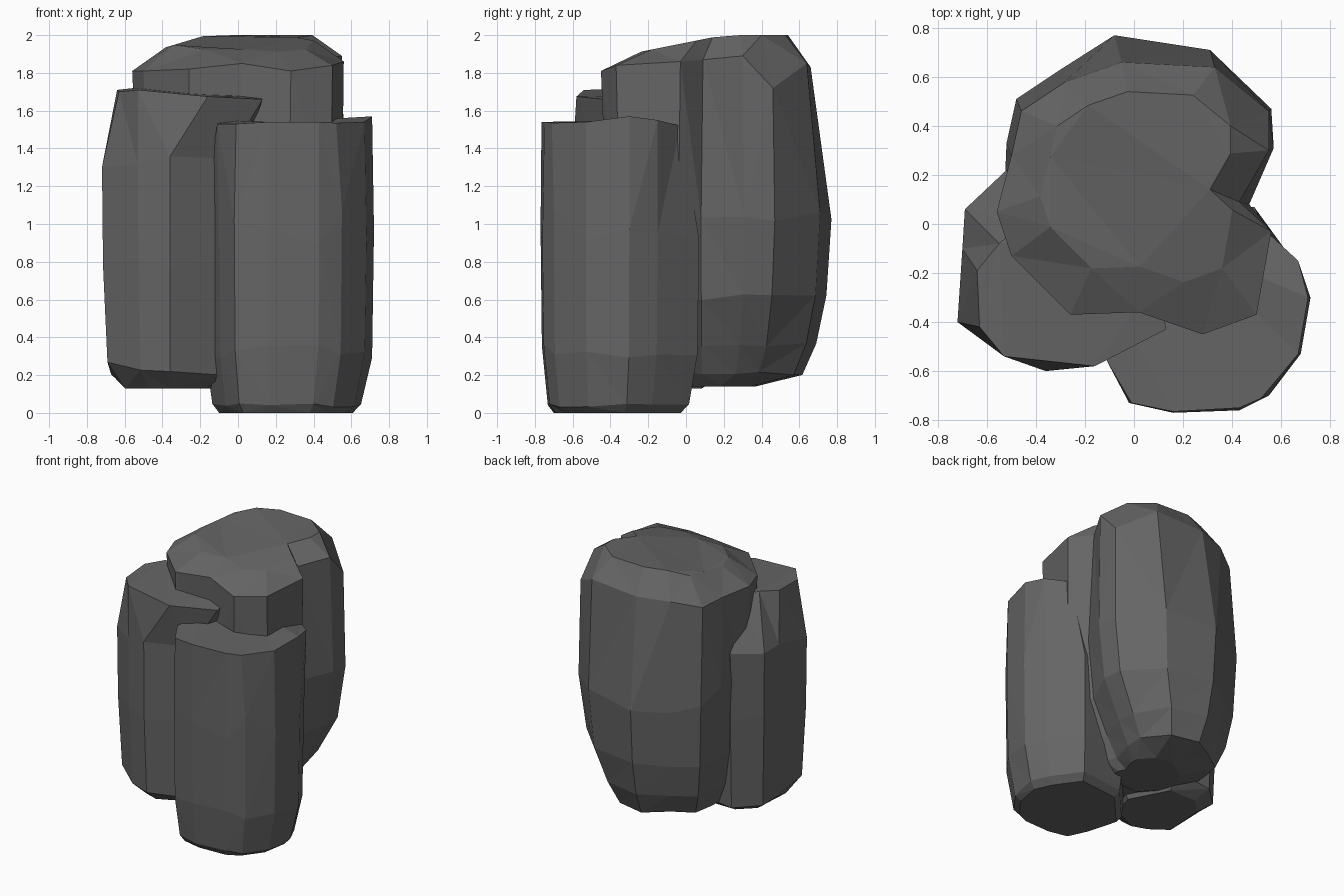
import bpy, bmesh, random
from mathutils import Vector

random.seed(4)
stone = bpy.data.materials.new("dark grey stone")
stone.diffuse_color = (0.13, 0.13, 0.13, 1)


def column(name, rim, mid, levels, centre, crown=None):
    """Faceted rock column: a 3D rim, then scaled copies of the mid outline going down.
    Each level is (z, scale, wobble, squeeze of the +x side)."""
    cx, cy = centre
    rings = []
    if crown:
        s, ox, oy, rule = crown
        pts = [(ox + (x - ox) * s, oy + (y - oy) * s) for x, y, z in rim]
        rings.append([(x, y, rule(x, y)) for x, y in pts])
    rings.append(rim)
    for z, s, wobble, squeeze in levels:
        ring = []
        for x, y in mid:
            px, py = cx + (x - cx) * s, cy + (y - cy) * s
            pz = z + random.uniform(-wobble, wobble)
            ring.append((px * squeeze if px > 0 else px, py, pz))
        rings.append(ring)
    bm = bmesh.new()
    vs = [[bm.verts.new(Vector(p)) for p in r] for r in rings]
    n = len(rim)
    for a, b in zip(vs, vs[1:]):
        for i in range(n):
            j = (i + 1) % n
            bm.faces.new((a[i], b[i], b[j], a[j]))
    bm.faces.new(vs[0])
    bm.faces.new(vs[-1][::-1])
    bmesh.ops.triangulate(bm, faces=bm.faces[:])
    bmesh.ops.recalc_face_normals(bm, faces=bm.faces[:])
    me = bpy.data.meshes.new(name)
    bm.to_mesh(me)
    bm.free()
    me.materials.append(stone)
    ob = bpy.data.objects.new(name, me)
    bpy.context.collection.objects.link(ob)
    return ob


# Tall back column with a notch in its right side, a sloping crown and an undercut right foot
tall = column(
    "rock_cluster",
    [(0.55, 0.30, 1.89), (0.55, 0.46, 1.72), (0.33, 0.64, 1.85), (-0.05, 0.66, 1.83),
     (-0.28, 0.58, 1.82), (-0.46, 0.46, 1.78), (-0.50, 0.28, 1.80), (-0.56, 0.05, 1.81),
     (-0.50, -0.13, 1.81), (-0.26, -0.37, 1.82), (0.02, -0.36, 1.85), (0.28, -0.45, 1.81),
     (0.50, -0.37, 1.84), (0.56, -0.03, 1.86), (0.43, 0.09, 1.87)],
    [(0.57, 0.31), (0.56, 0.47), (0.31, 0.71), (-0.08, 0.77), (-0.30, 0.63),
     (-0.48, 0.51), (-0.52, 0.33), (-0.53, 0.10), (-0.48, -0.12), (-0.25, -0.36),
     (0.00, -0.33), (0.27, -0.42), (0.49, -0.35), (0.55, -0.04), (0.47, 0.08)],
    [(1.08, 1.0, 0.08, 1), (0.61, 0.96, 0.02, 0.94),
     (0.36, 0.88, 0.01, 0.74), (0.21, 0.77, 0.01, 0.62), (0.14, 0.4, 0, 0.8)],
    (0.0, 0.1),
    (0.7, 0.03, 0.26, lambda x, y: min(2.0, 1.96 + 0.2 * y, 2.05 + 0.3 * x)))

# Left column: shoulder cut away at the back, front ridge falling away to the right
left = column(
    "left_rock",
    [(0.10, -0.20, 1.68), (-0.20, 0.00, 1.70), (-0.45, 0.00, 1.70), (-0.55, -0.08, 1.72),
     (-0.64, -0.19, 1.71), (-0.63, -0.42, 1.70), (-0.53, -0.54, 1.71),
     (-0.16, -0.58, 1.675), (0.13, -0.43, 1.66)],
    [(0.02, -0.20), (-0.20, 0.22), (-0.52, 0.22), (-0.69, 0.06), (-0.70, -0.10),
     (-0.72, -0.40), (-0.53, -0.54), (-0.36, -0.60), (-0.06, -0.46)],
    [(1.33, 1.0, 0.03, 1), (0.83, 0.985, 0.08, 1),
     (0.24, 0.92, 0.05, 1), (0.13, 0.66, 0, 1)],
    (-0.36, -0.18))

# Front right column, flat topped, standing on the ground, its back running into the tall one
front = column(
    "front_rock",
    [(0.71, -0.30, 1.57), (0.67, -0.53, 1.54), (0.52, -0.71, 1.535), (0.43, -0.75, 1.54),
     (0.16, -0.765, 1.54), (-0.01, -0.73, 1.53), (-0.11, -0.56, 1.53),
     (-0.08, -0.30, 1.55), (0.20, -0.08, 1.54), (0.54, -0.03, 1.52), (0.67, -0.15, 1.55)],
    [(0.72, -0.30), (0.68, -0.53), (0.55, -0.70), (0.43, -0.76), (0.16, -0.77),
     (-0.02, -0.73), (-0.10, -0.56), (-0.18, -0.28), (0.10, 0.03), (0.49, 0.07),
     (0.65, -0.15)],
    [(0.97, 1.0, 0.1, 1), (0.33, 0.98, 0.04, 1),
     (0.04, 0.89, 0.01, 0.98), (0.0, 0.8, 0, 0.98)],
    (0.22, -0.42))

# Core filling the gap between the three
tri = [(-0.07, -0.48), (0.45, 0.0), (-0.48, 0.15)]
core = column("core", [(x, y, 1.45) for x, y in tri], tri,
              [(0.4, 1, 0, 1), (0.16, 0.8, 0, 1)], (-0.05, -0.1))

# Fuse everything into one stone
for part in (core, left, front):
    m = tall.modifiers.new("fuse_" + part.name, 'BOOLEAN')
    m.operation, m.solver, m.object = 'UNION', 'EXACT', part
bpy.context.view_layer.update()
dg = bpy.context.evaluated_depsgraph_get()
fused = bpy.data.meshes.new_from_object(tall.evaluated_get(dg))
tall.modifiers.clear()
tall.data = fused
fused.materials.clear()
fused.materials.append(stone)
for p in fused.polygons:
    p.material_index = 0
for part in (core, left, front):
    bpy.data.objects.remove(part)
